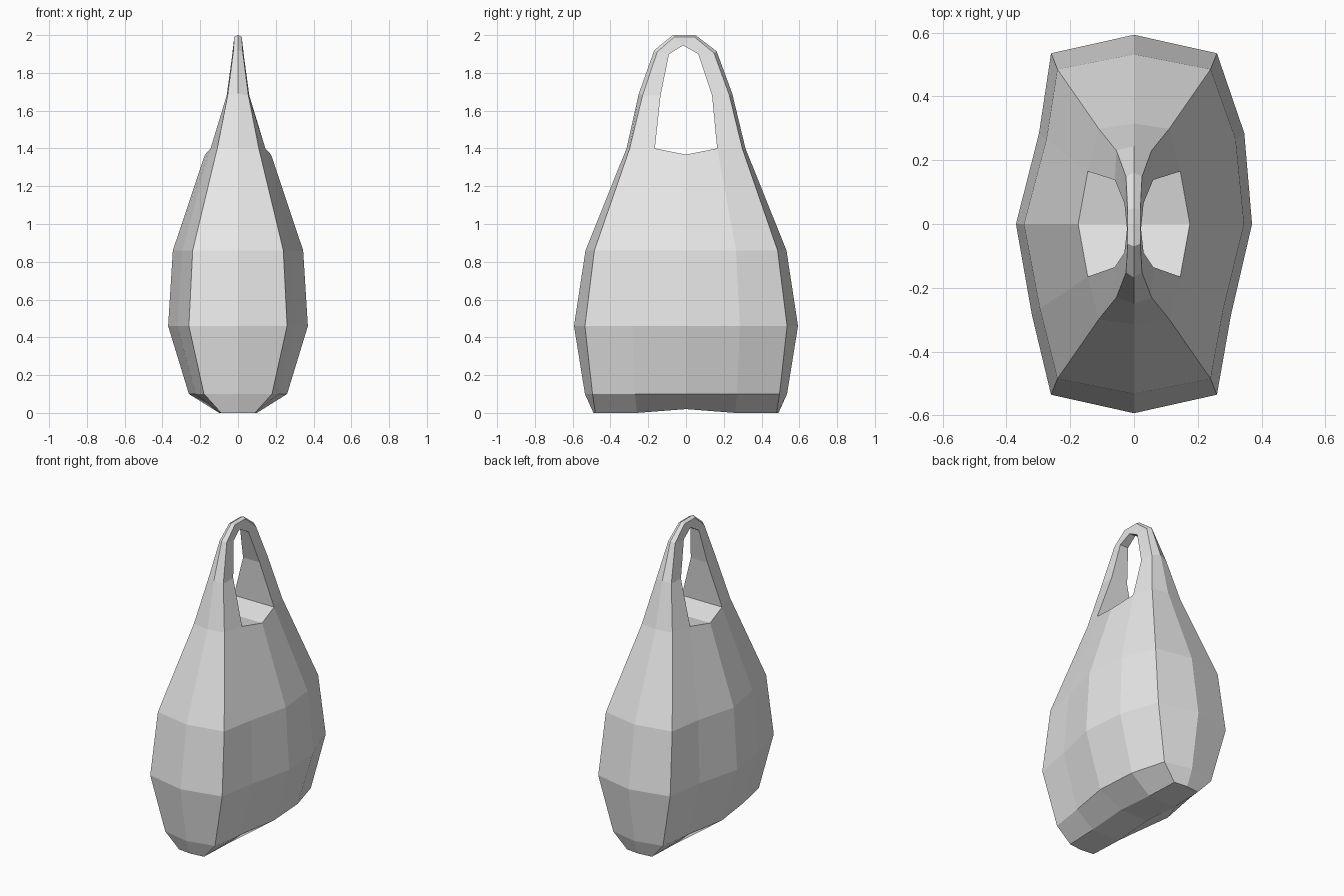
import bpy, bmesh

old = bpy.data.objects.get("Cube")
if old:
    bpy.data.objects.remove(old, do_unlink=True)

mat = bpy.data.materials.new("light grey plastic")
mat.use_nodes = True
grey = (0.8, 0.8, 0.8, 1)
mat.diffuse_color = grey
mat.node_tree.nodes["Principled BSDF"].inputs["Base Color"].default_value = grey

bm = bmesh.new()
V = lambda *p: bm.verts.new(p)


def bridge(a, b, closed=True):
    n = len(a)
    for i in range(n if closed else n - 1):
        j = (i + 1) % n
        quad = []
        for v in (a[i], a[j], b[j], b[i]):
            if v not in quad:
                quad.append(v)
        bm.faces.new(quad)


def ring(z, side, side_z, quarter, corner, end, uneven):
    """Twelve points round the bag, counter-clockwise from the +x side."""
    def q(sx, sy):
        # slight crumple: each quarter bulges by a different amount
        f = {(1, 1): 1.08, (-1, 1): 0.93, (-1, -1): 1.0, (1, -1): 0.95}[sx, sy]
        return V(sx * quarter[0] * (f if uneven else 1), sy * quarter[1], z)

    def c(sx, sy):
        return V(sx * corner[0], sy * corner[1], z)

    return [V(side, 0, side_z), q(1, 1), c(1, 1), V(0, end, z), c(-1, 1), q(-1, 1),
            V(-side, 0, side_z), q(-1, -1), c(-1, -1), V(0, -end, z), c(1, -1), q(1, -1)]


# Body: stacked rings from the base to the opening
rings = [
    ring(0.0, 0.10, 0.02, (0.10, 0.26), (0.09, 0.48), 0.49, False),
    ring(0.1, 0.26, 0.1, (0.225, 0.27), (0.18, 0.495), 0.535, True),
    ring(0.46, 0.37, 0.46, (0.32, 0.285), (0.26, 0.535), 0.593, True),
    ring(0.86, 0.345, 0.86, (0.295, 0.265), (0.24, 0.485), 0.532, True),
    ring(1.4, 0.175, 1.367, (0.145, 0.165), (0.11, 0.298), 0.315, False),
]
for low, high in zip(rings, rings[1:]):
    bridge(low, high)

# Base: quads running across the width
base = rings[0]
bm.faces.new([base[i] for i in (2, 3, 4)])
bm.faces.new([base[i] for i in (8, 9, 10)])
for a, b, c, d in ((1, 2, 4, 5), (0, 1, 5, 6), (11, 0, 6, 7), (10, 11, 7, 8)):
    bm.faces.new([base[i] for i in (a, b, c, d)])

# Dip under the handle
top = rings[-1]
bm.faces.new([top[i] for i in (0, 1, 5, 6)])
bm.faces.new([top[i] for i in (11, 0, 6, 7)])


# Handle: five-point sections swept from the front over the top to the back
def section(inner, corner, mid, shared=None):
    ends = shared or [V(s * inner[0], *inner[1:]) for s in (1, -1)]
    return [ends[0], V(corner[0], *corner[1:]), V(0, *mid),
            V(-corner[0], *corner[1:]), ends[1]]


front_top = section((0.022, -0.015, 1.945), (0.02, -0.062, 1.99), (-0.07, 2.0))
sections = [
    [top[i] for i in (11, 10, 9, 8, 7)],
    section((0.06, -0.135, 1.68), (0.055, -0.23, 1.68), (-0.25, 1.69)),
    section((0.03, -0.09, 1.9), (0.025, -0.152, 1.912), (-0.168, 1.92)),
    front_top,
    section(None, (0.02, 0.045, 1.99), (0.05, 2.0), (front_top[0], front_top[-1])),
    section((0.03, 0.065, 1.9), (0.025, 0.148, 1.905), (0.162, 1.915)),
    section((0.06, 0.138, 1.68), (0.055, 0.23, 1.68), (0.245, 1.69)),
    [top[i] for i in (1, 2, 3, 4, 5)],
]
for a, b in zip(sections, sections[1:]):
    bridge(a, b, closed=False)
    # inner face of the handle
    loop = [a[0], a[-1], b[-1], b[0]]
    if a[0] is not b[0]:
        bm.faces.new(loop)

bmesh.ops.recalc_face_normals(bm, faces=bm.faces)
mesh = bpy.data.meshes.new("shopping_bag")
bm.to_mesh(mesh)
bm.free()
mesh.materials.append(mat)
bag = bpy.data.objects.new("shopping_bag", mesh)
bpy.context.collection.objects.link(bag)
